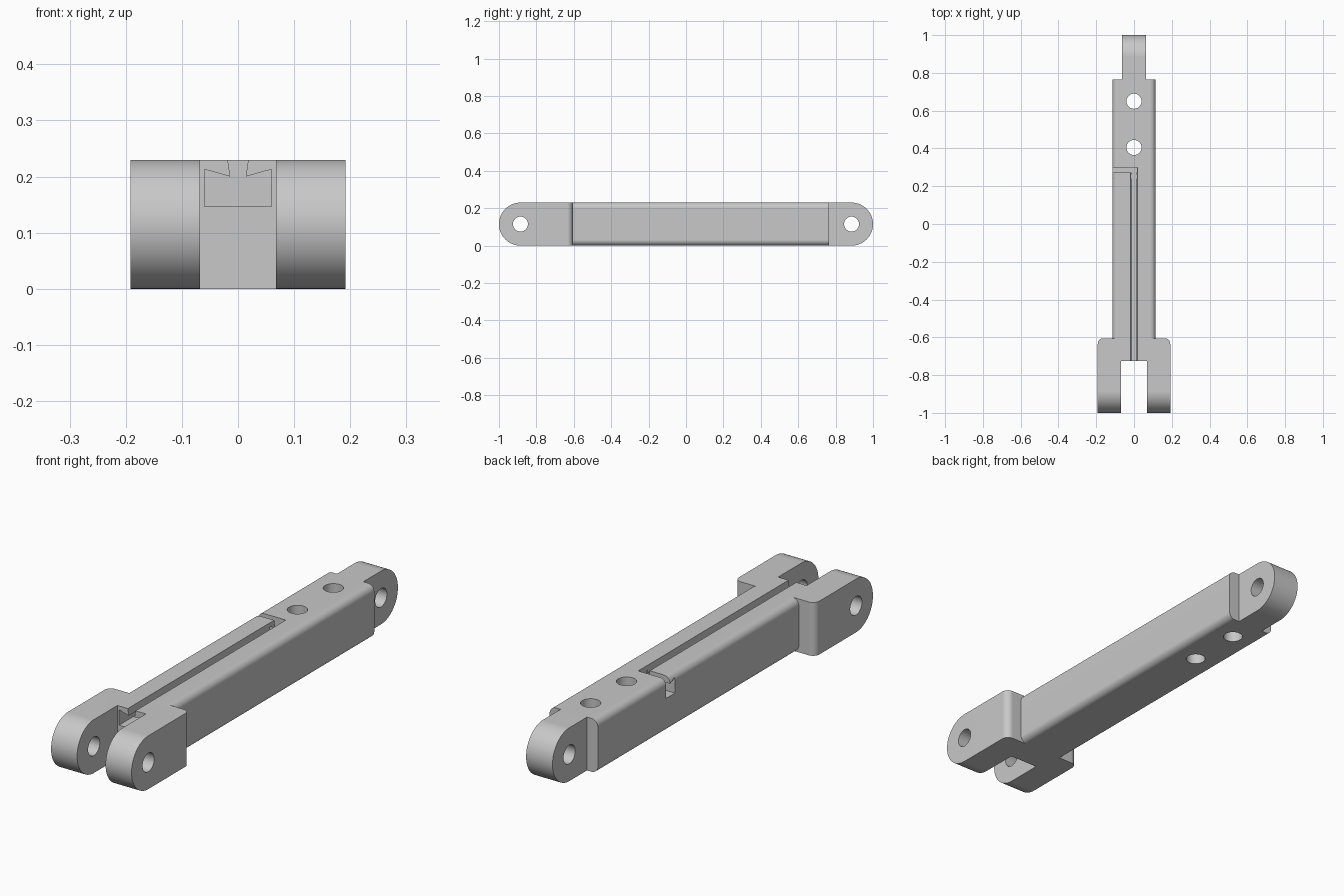
import bpy
import math
from mathutils import Vector

cube = bpy.data.objects.get("Cube")
if cube:
    bpy.data.objects.remove(cube, do_unlink=True)

H = 0.23            # bar thickness
R = H / 2           # radius of the rounded ends
PIN = 1 - R         # distance of the pin holes from the centre

grey = bpy.data.materials.new("plain grey")
grey.use_nodes = True
grey.diffuse_color = (0.58, 0.58, 0.58, 1)
grey.node_tree.nodes["Principled BSDF"].inputs["Base Color"].default_value = (0.58, 0.58, 0.58, 1)


def arc(cx, cy, r, start, end, steps):
    angles = [math.radians(start + (end - start) * i / steps) for i in range(steps + 1)]
    return [(cx + r * math.cos(a), cy + r * math.sin(a)) for a in angles]


def circle(cx, cy, r, steps=40):
    return arc(cx, cy, r, 0, 360, steps)[:-1]


def prism(name, outline, axis, lo, hi):
    """Extrude a 2D outline along an axis; the outline uses the other two axes in order."""
    def place(p, d):
        co = list(p)
        co.insert("xyz".index(axis), d)
        return Vector(co)
    n = len(outline)
    verts = [place(p, d) for d in (lo, hi) for p in outline]
    faces = [list(range(n))[::-1], list(range(n, 2 * n))]
    faces += [[i, (i + 1) % n, n + (i + 1) % n, n + i] for i in range(n)]
    area = sum(a[0] * b[1] - b[0] * a[1] for a, b in zip(outline, outline[1:] + outline[:1]))
    if (area < 0) != (axis == "y"):
        faces = [f[::-1] for f in faces]
    mesh = bpy.data.meshes.new(name)
    mesh.from_pydata(verts, [], faces)
    mesh.materials.append(grey)
    obj = bpy.data.objects.new(name, mesh)
    bpy.context.collection.objects.link(obj)
    return obj


def combine(target, tool, operation):
    bpy.context.view_layer.objects.active = target
    mod = target.modifiers.new(operation.lower(), "BOOLEAN")
    mod.operation, mod.solver, mod.object = operation, "EXACT", tool
    bpy.ops.object.modifier_apply(modifier=mod.name)
    bpy.data.objects.remove(tool, do_unlink=True)


def stadium():
    outline = arc(PIN, R, R, -90, 90, 32) + arc(-PIN, R, R, 90, 270, 32)
    return prism("end_rounding", outline, "x", -0.4, 0.4)


# Central bar with rounded long edges
w, e = 0.115, 0.03
section = (arc(w - e, e, e, -90, 0, 8) + arc(w - e, H - e, e, 0, 90, 8)
           + arc(e - w, H - e, e, 90, 180, 8) + arc(e - w, e, e, 180, 270, 8))
link = prism("link_bar", section, "y", -0.69, 0.765)

# Fork with two prongs and rounded shoulders
f, back, gap, c = 0.192, -0.605, 0.068, 0.03
plan = ([(f, -1.1)] + arc(f - c, back - c, c, 0, 90, 8) + arc(c - f, back - c, c, 90, 180, 8)
        + [(-f, -1.1), (-gap, -1.1), (-gap, -0.725), (gap, -0.725), (gap, -1.1)])
fork = prism("fork", plan, "z", -0.1, 0.4)
combine(fork, stadium(), "INTERSECT")
combine(link, fork, "UNION")

# Narrow tongue at the back
t = 0.063
tongue = prism("tongue", [(-t, 0.7), (t, 0.7), (t, 1.1), (-t, 1.1)], "z", -0.1, 0.4)
combine(tongue, stadium(), "INTERSECT")
combine(link, tongue, "UNION")

# Undercut slot running along the bar from the fork
half = [(0.06, 0.147), (0.06, 0.213), (0.014, 0.2), (0.021, 0.25)]
slot = half + [(-x, z) for x, z in reversed(half)]
combine(link, prism("long_slot", slot, "y", -0.8, 0.3), "DIFFERENCE")

# Side exit of the slot
side = [(0.3, 0.147), (0.3, 0.25), (0.273, 0.25), (0.273, 0.2), (0.24, 0.213), (0.24, 0.147)]
combine(link, prism("side_slot", side, "x", -0.2, 0.017), "DIFFERENCE")

# Pin holes across both ends and screw holes through the top
for y in (-PIN, PIN):
    combine(link, prism("pin_hole", circle(y, R, 0.04), "x", -0.4, 0.4), "DIFFERENCE")
for y in (0.405, 0.65):
    combine(link, prism("screw_hole", circle(0, y, 0.04), "z", -0.1, 0.4), "DIFFERENCE")

# Smooth curves, crisp edges
bpy.ops.object.select_all(action="DESELECT")
link.select_set(True)
bpy.context.view_layer.objects.active = link
bpy.ops.object.shade_smooth_by_angle(angle=math.radians(30))
weighted = link.modifiers.new("flat faces", "WEIGHTED_NORMAL")
weighted.keep_sharp = True
